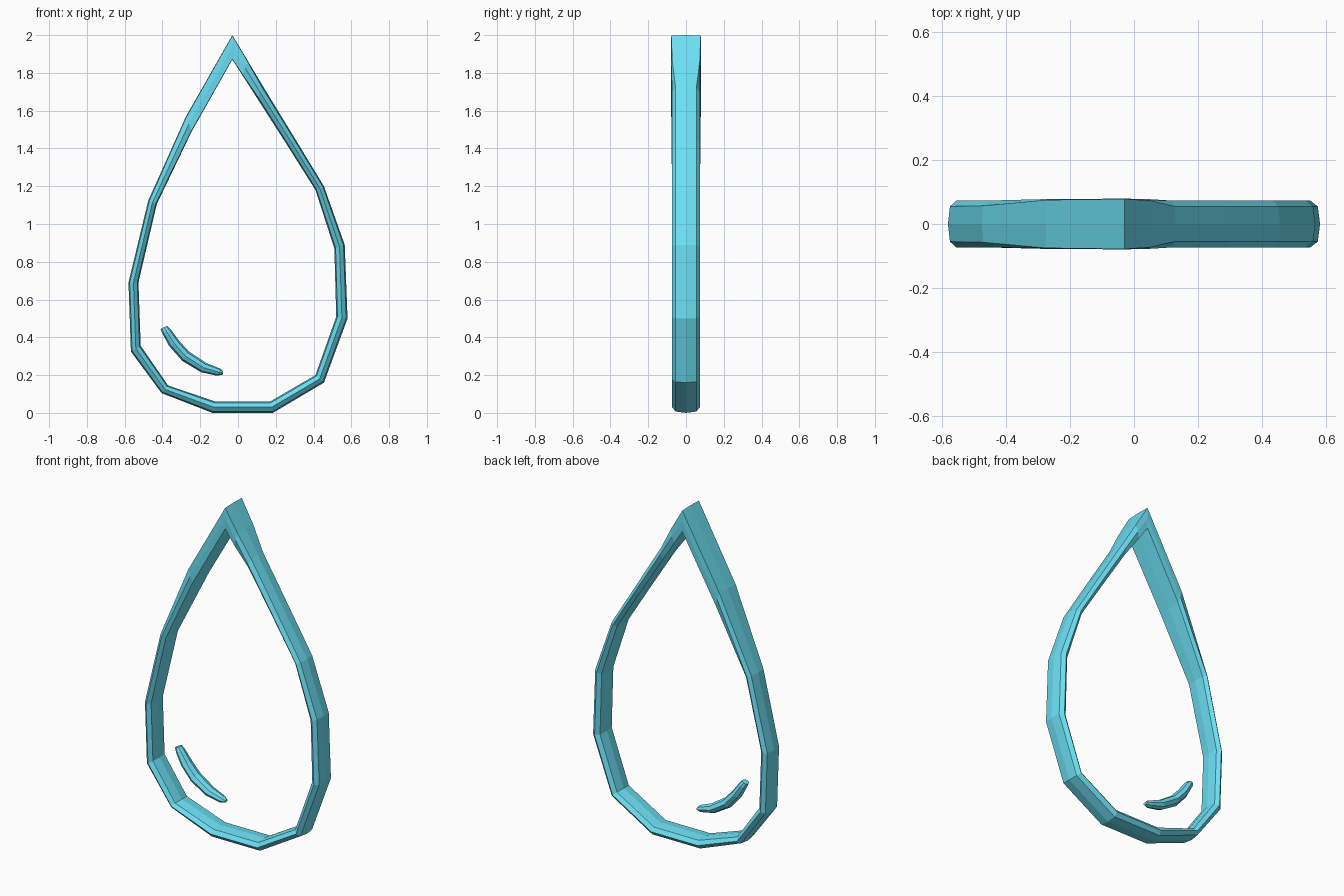
import bpy, bmesh
from mathutils import Vector

mat = bpy.data.materials.new("water_blue")
mat.diffuse_color = (0.15, 0.74, 0.9, 1)


def section(ox, oz, ix, iz, wall, ridge, bevel):
    """Eight-sided section between an outer and an inner outline point."""
    o, i = Vector((ox, 0, oz)), Vector((ix, 0, iz))
    ring = [(0, 0), (bevel, wall), (0.5, ridge), (1 - bevel, wall),
            (1, 0), (1 - bevel, -wall), (0.5, -ridge), (bevel, -wall)]
    return [o.lerp(i, t) + Vector((0, y, 0)) for t, y in ring]


def loft(name, stations, closed):
    bm = bmesh.new()
    rings = [[bm.verts.new(p) for p in section(*s)] for s in stations]
    pairs = list(zip(rings, rings[1:]))
    if closed:
        pairs.append((rings[-1], rings[0]))
    else:
        bm.faces.new(rings[0])
        bm.faces.new(rings[-1])
    for a, b in pairs:
        for k in range(8):
            n = (k + 1) % 8
            bm.faces.new((a[k], a[n], b[n], b[k]))
    bmesh.ops.recalc_face_normals(bm, faces=bm.faces)
    mesh = bpy.data.meshes.new(name)
    bm.to_mesh(mesh)
    bm.free()
    mesh.materials.append(mat)
    obj = bpy.data.objects.new(name, mesh)
    bpy.context.collection.objects.link(obj)
    return obj


# Drop outline: flared, square-edged tip and a bevelled band below
BAND = (0.055, 0.073, 0.12)
TIP = (0.078, 0.079, 0.02)
outline = [
    (-0.03, 2.0, -0.03, 1.87, *TIP),
    (0.05, 1.867, 0.025, 1.785, 0.073, 0.078, 0.04),
    (0.13, 1.733, 0.105, 1.66, *BAND),
    (0.30, 1.455, 0.265, 1.41, *BAND),
    (0.455, 1.2, 0.41, 1.18, *BAND),
    (0.565, 0.89, 0.51, 0.87, *BAND),
    (0.58, 0.5, 0.52, 0.51, *BAND),
    (0.455, 0.16, 0.41, 0.20, *BAND),
    (0.185, 0.0, 0.17, 0.06, *BAND),
    (-0.135, 0.0, -0.12, 0.06, *BAND),
    (-0.405, 0.105, -0.37, 0.145, *BAND),
    (-0.567, 0.325, -0.515, 0.355, *BAND),
    (-0.58, 0.69, -0.527, 0.69, *BAND),
    (-0.475, 1.125, -0.43, 1.105, 0.057, 0.073, 0.12),
    (-0.275, 1.57, -0.245, 1.49, 0.075, 0.078, 0.04),
]
loft("drop_outline", outline, True)

# Curved highlight inside the drop
highlight = [
    (-0.41, 0.445, -0.375, 0.46, 0.015, 0.02, 0.15),
    (-0.40, 0.42, -0.355, 0.44, 0.02, 0.03, 0.15),
    (-0.365, 0.355, -0.31, 0.38, 0.025, 0.038, 0.15),
    (-0.295, 0.275, -0.26, 0.325, 0.027, 0.04, 0.15),
    (-0.195, 0.215, -0.17, 0.265, 0.025, 0.036, 0.15),
    (-0.11, 0.197, -0.095, 0.235, 0.018, 0.025, 0.15),
    (-0.08, 0.203, -0.078, 0.22, 0.01, 0.015, 0.15),
]
loft("highlight", highlight, False)
